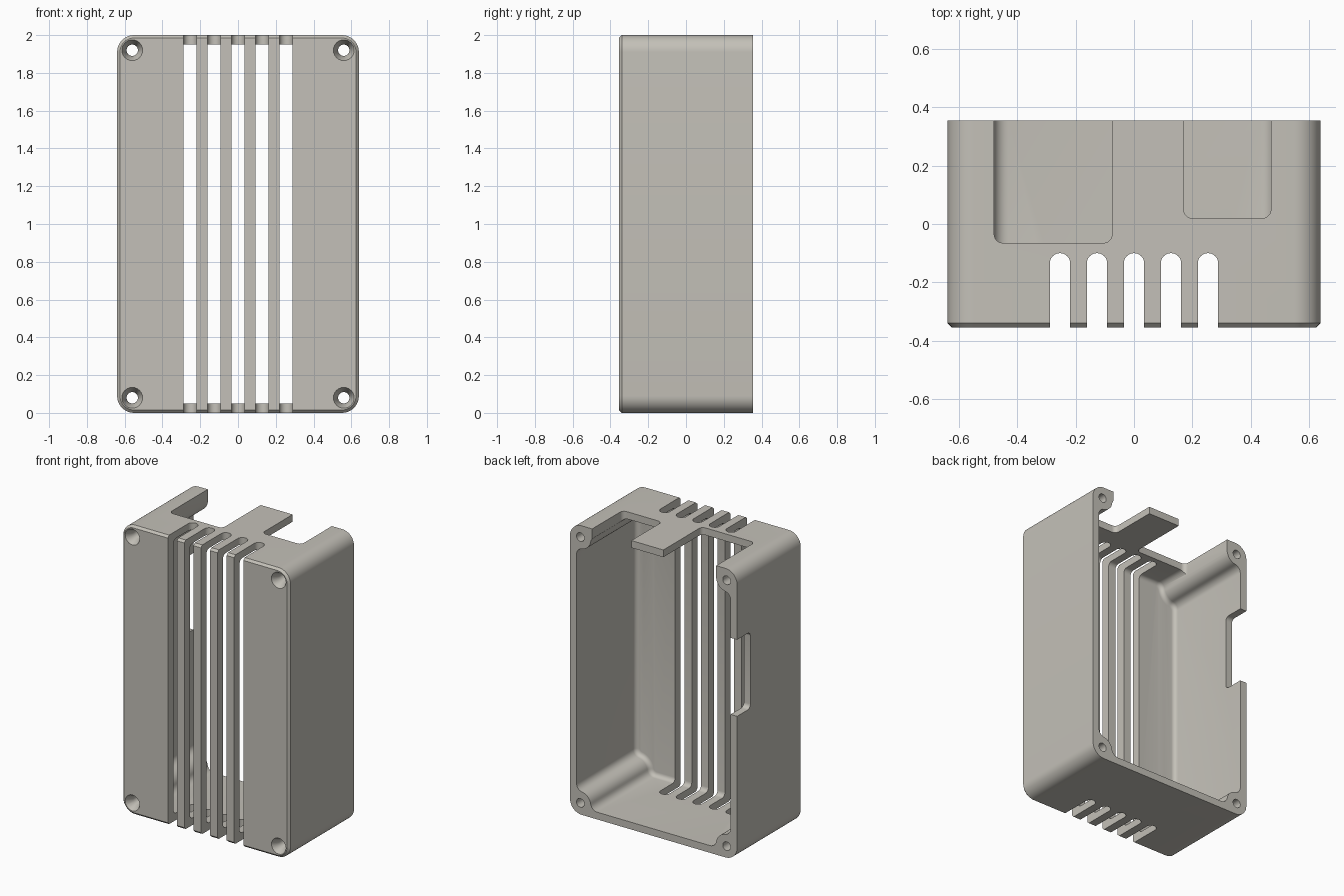
import bpy, bmesh, math

if "Cube" in bpy.data.objects:
    bpy.data.objects.remove(bpy.data.objects["Cube"])

W, H, D = 0.64, 1.0, 0.355      # half width, half height, half depth
WALL, FLOOR = 0.05, 0.06
HOLE = 0.08                     # screw centre distance from the outer edges

grey = bpy.data.materials.new("warm_grey")
grey.diffuse_color = (0.55, 0.53, 0.48, 1)
grey.use_nodes = True
grey.node_tree.nodes["Principled BSDF"].inputs["Base Color"].default_value = grey.diffuse_color


def arc(cx, cz, r, a0, a1, n):
    return [(cx + r * math.cos(math.radians(a0 + (a1 - a0) * i / n)),
             cz + r * math.sin(math.radians(a0 + (a1 - a0) * i / n))) for i in range(n + 1)]


def loft(name, rings):
    """Closed solid skinned through equal-length rings of 3D points."""
    bm = bmesh.new()
    vr = [[bm.verts.new(p) for p in ring] for ring in rings]
    n = len(vr[0])
    for a, b in zip(vr, vr[1:]):
        for i in range(n):
            bm.faces.new((a[i], a[(i + 1) % n], b[(i + 1) % n], b[i]))
    bm.faces.new(vr[0])
    bm.faces.new(vr[-1])
    bmesh.ops.recalc_face_normals(bm, faces=bm.faces)
    me = bpy.data.meshes.new(name)
    bm.to_mesh(me)
    bm.free()
    ob = bpy.data.objects.new(name, me)
    bpy.context.collection.objects.link(ob)
    me.materials.append(grey)
    return ob


def along_y(profile, y):
    return [(x, y, z + H) for x, z in profile]


def along_z(profile, z):
    return [(x, y, z) for x, y in profile]


def round_rect(hw, hh, r, n=10):
    pts = []
    for sx, sz, a in ((1, 1, 0), (-1, 1, 90), (-1, -1, 180), (1, -1, 270)):
        pts += arc(sx * (hw - r), sz * (hh - r), r, a, a + 90, n)
    return pts


def cavity_profile(d):
    """Inner outline with filleted screw bosses in the corners, inset by d."""
    R, f = 0.08, 0.05
    cx, cz = W - HOLE, H - HOLE
    off = f - (HOLE - WALL)
    reach = math.sqrt((R + f) ** 2 - off ** 2)
    t = math.degrees(math.atan2(off, reach))
    # from the side wall, around the boss, to the end wall (+x +z corner)
    q = arc(cx - off, cz - reach, f - d, 0, 90 - t, 6)
    q += arc(cx, cz, R + d, 270 - t, 180 + t, 10)[1:]
    q += arc(cx - reach, cz - off, f - d, t, 90, 6)[1:]
    m = q[::-1]
    return (q + [(-x, z) for x, z in m] + [(-x, -z) for x, z in q]
            + [(x, -z) for x, z in m])


# Outer body with rounded corners and a small front chamfer
case = loft("case_shell", [
    along_y(round_rect(W - 0.015, H - 0.015, 0.075), -D),
    along_y(round_rect(W, H, 0.09), -D + 0.015),
    along_y(round_rect(W, H, 0.09), D)])

cutters = []

# Hollow interior, rounded where it meets the front panel
B = 0.03
rings = []
for i in range(6):
    a = math.radians(90 * i / 5)
    rings.append(along_y(cavity_profile(B * (1 - math.sin(a))),
                         -D + FLOOR + B * (1 - math.cos(a))))
rings.append(along_y(cavity_profile(0), D + 0.1))
cutters.append(loft("cavity_cutter", rings))

# Countersunk screw holes
for sx in (-1, 1):
    for sz in (-1, 1):
        stations = ((-D - 0.02, 0.065), (-D + 0.05, 0.03), (D + 0.1, 0.03))
        cutters.append(loft("screw_hole_cutter", [
            along_y(arc(sx * (W - HOLE), sz * (H - HOLE), r, 0, 345, 23), y)
            for y, r in stations]))

# Five ventilation slots wrapping over the top and bottom
for i in range(-2, 3):
    x, r = i * 0.127, 0.035
    p = [(x - r, -D - 0.1), (x + r, -D - 0.1)] + arc(x, -0.10 - r, r, 0, 180, 12)
    cutters.append(loft("slot_cutter", [along_z(p, -0.1), along_z(p, 2.1)]))


def notch(u0, u1, v, r=0.03):
    """U-shaped opening reaching from v out past the open back."""
    return ([(u1, D + 0.1), (u0, D + 0.1)] + arc(u0 + r, v + r, r, 180, 270, 6)
            + arc(u1 - r, v + r, r, 270, 360, 6))


# Two connector notches in the top wall
for u0, u1, v in ((-0.48, -0.075, -0.065), (0.17, 0.47, 0.02)):
    p = notch(u0, u1, v)
    cutters.append(loft("top_notch_cutter", [along_z(p, 1.8), along_z(p, 2.1)]))

# Notch in the left wall
p = notch(1.0, 1.53, D - 0.145)
cutters.append(loft("side_notch_cutter", [
    [(x, y, z) for z, y in p] for x in (-W - 0.1, -W + 0.15)]))

# Cut everything out of the body
bpy.context.view_layer.objects.active = case
for c in cutters:
    m = case.modifiers.new("cut", 'BOOLEAN')
    m.operation, m.solver, m.object = 'DIFFERENCE', 'EXACT', c
    bpy.ops.object.modifier_apply(modifier=m.name)
    bpy.data.objects.remove(c)

case.select_set(True)
bpy.ops.object.shade_smooth_by_angle(angle=math.radians(30))
